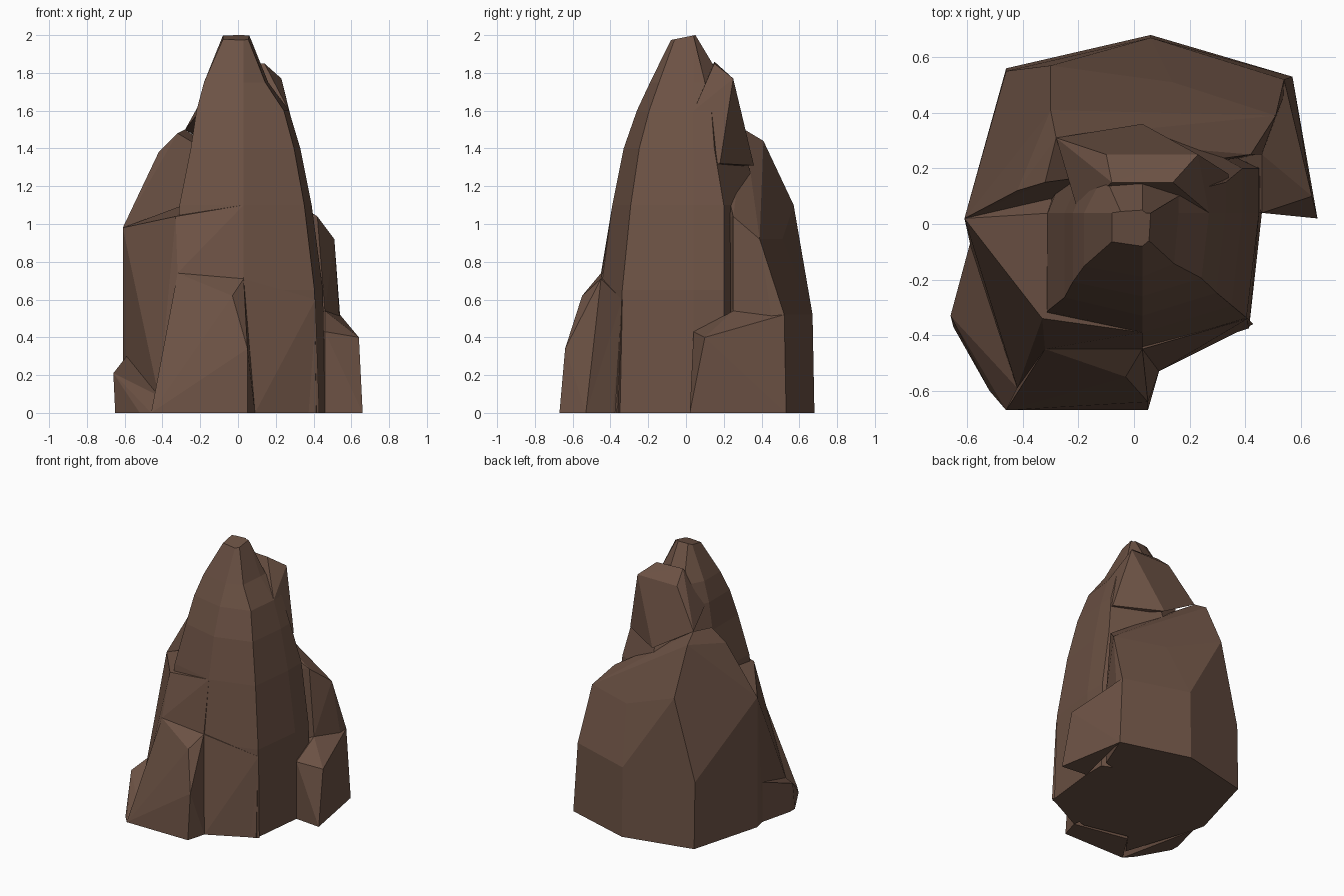
import bpy
import bmesh

default_cube = bpy.data.objects.get("Cube")
if default_cube:
    bpy.data.objects.remove(default_cube, do_unlink=True)

# One earthy brown for the whole rock
stone = bpy.data.materials.new("brown_stone")
stone.use_nodes = True
stone_colour = (0.15, 0.084, 0.058, 1)
stone.diffuse_color = stone_colour
stone.node_tree.nodes["Principled BSDF"].inputs["Base Color"].default_value = stone_colour


def finish(bm, name):
    """Turn a bmesh into a flat-shaded stone object."""
    bmesh.ops.recalc_face_normals(bm, faces=bm.faces)
    mesh = bpy.data.meshes.new(name)
    bm.to_mesh(mesh)
    bm.free()
    mesh.materials.append(stone)
    rock = bpy.data.objects.new(name, mesh)
    bpy.context.collection.objects.link(rock)
    return rock


def ground(corner):
    """The spot on the ground directly below a corner."""
    return (corner[0], corner[1], 0)


def chunk(name, *corners):
    """Chiselled block: the convex hull of a few corners."""
    bm = bmesh.new()
    for corner in corners:
        bm.verts.new(corner)
    hull = bmesh.ops.convex_hull(bm, input=bm.verts)
    loose = {v for v in hull["geom_interior"] + hull["geom_unused"]
             if isinstance(v, bmesh.types.BMVert) and v.is_valid}
    bmesh.ops.delete(bm, geom=list(loose), context="VERTS")
    bmesh.ops.dissolve_limit(bm, angle_limit=0.03, verts=bm.verts, edges=bm.edges)
    return finish(bm, name)


def ring(bm, z, left, right, front, back):
    """Uneven eight-sided cross-section of the spire."""
    middle_x, middle_y = 0.03, 0.04
    outline = [(left, front * 0.8), (middle_x, front),
               (right * 0.9, front * 0.75), (right, middle_y),
               (right, back * 0.5), (middle_x, back),
               (left * 0.6, back * 0.9), (left, middle_y)]
    return [bm.verts.new((x, y, z)) for x, y in outline]


def spire(name, levels):
    """Loft through the cross-sections, cap both ends and tilt the crown."""
    bm = bmesh.new()
    rings = [ring(bm, *level) for level in levels]
    for lower, upper in zip(rings, rings[1:]):
        for i, corner in enumerate(lower):
            above, below = upper[i], lower[i - 1]
            bm.faces.new((below, corner, above, upper[i - 1]))
    bm.faces.new(rings[0])
    bm.faces.new(rings[-1])
    for corner in rings[-1]:
        corner.co.z += corner.co.y * 0.2
    return finish(bm, name)


# Corners shared by neighbouring chunks
heart = (0, 0, 0.7)
left_tip = (-0.61, 0.02, 0.98)
left_waist = (-0.29, 0.04, 1.1)
left_crest = (-0.33, -0.34, 1.04)
left_knee = (-0.32, -0.45, 0.74)
left_heel = (-0.59, -0.07, 0.3)
left_inside = (-0.3, 0.1, 1)
front_knee = (0.03, -0.45, 0.71)
front_toe = (-0.42, -0.59, 0.09)
front_corner = (-0.46, -0.67, 0)
front_step = (0.09, -0.53, 0)
side_hip = (0.46, 0.25, 0.54)
back_hip = (0.54, 0.52, 0.52)
back_corner = (0.57, 0.53, 0)
back_saddle = (-0.28, 0.31, 1.5)

# Central spire: height, left, right, front and back extents
spire("central_spire", [
    (0, -0.4, 0.46, -0.5, 0.4),
    (0.65, -0.34, 0.45, -0.45, 0.4),
    (1.1, -0.31, 0.39, -0.39, 0.4),
    (1.4, -0.25, 0.33, -0.33, 0.3),
    (1.6, -0.22, 0.27, -0.26, 0.27),
    (1.75, -0.18, 0.16, -0.19, 0.2),
    (1.99, -0.08, 0.06, -0.08, 0.05),
])

# Secondary peak behind the notch at the top
chunk("rear_peak", back_saddle,
      (0.23, 0.25, 1.77), (-0.1, 0.25, 1.77), (0.14, 0.15, 1.85),
      (-0.08, 0.15, 1.86), (0.34, 0.18, 1.32), (0.03, 0.36, 1.31),
      (-0.2, 0.04, 1.6), (0.27, 0.04, 1.6), (0.34, 0.04, 1.3))

# Broad shoulder wrapping the back
chunk("rear_shoulder", left_tip, ground(left_tip), back_saddle,
      side_hip, ground(side_hip), back_hip, back_corner,
      (-0.46, 0.56, 0), (-0.46, 0.55, 0.5),
      (0.06, 0.68, 0), (0.06, 0.67, 0.52),
      (-0.3, 0.57, 1.1), (0.14, 0.51, 0.92), (0.51, 0.39, 0.92),
      (0.42, 0.25, 1.04), (-0.42, 0.12, 1.38),
      (-0.3, 0.41, 1.44), (-0.32, 0.15, 1.48))

# Low block on one side
side_notch = (0.46, 0.04, 0.43)
chunk("side_block", side_hip, back_hip, back_corner,
      side_notch, ground(side_notch),
      (0.66, 0.02, 0), (0.64, 0.1, 0.4), (0.3, 0.3, 0.5))

# Sloping ridge on the opposite side
chunk("side_ridge", left_tip, ground(left_tip), left_waist, left_crest,
      left_knee, left_heel, ground(left_heel), front_toe, ground(front_toe),
      left_inside, ground(left_inside), heart, ground(heart))

# Sloping face joining the buttress to the spire
chunk("front_face", left_crest, left_knee, front_knee, left_waist, heart,
      (0.03, -0.39, 1.1))

# Buttress at the front, ending in a steep wall
chunk("front_buttress", front_corner, front_toe, front_step, front_knee,
      left_knee, ground(left_knee),
      (0.05, -0.67, 0), (0.05, -0.64, 0.34), (-0.03, -0.55, 0.62))

# Lower front face beside the buttress
chunk("front_slab", front_step, front_knee, heart, ground(heart),
      (0.06, -0.45, 0.34), (0.43, -0.36, 0), (0.42, -0.35, 0.32),
      (0.41, -0.34, 0.6))

# Small foot at the base
chunk("corner_foot", left_heel, ground(left_heel), front_corner, front_toe,
      (-0.65, -0.31, 0), (-0.65, -0.37, 0), (-0.52, -0.6, 0),
      (-0.66, -0.33, 0.21))
